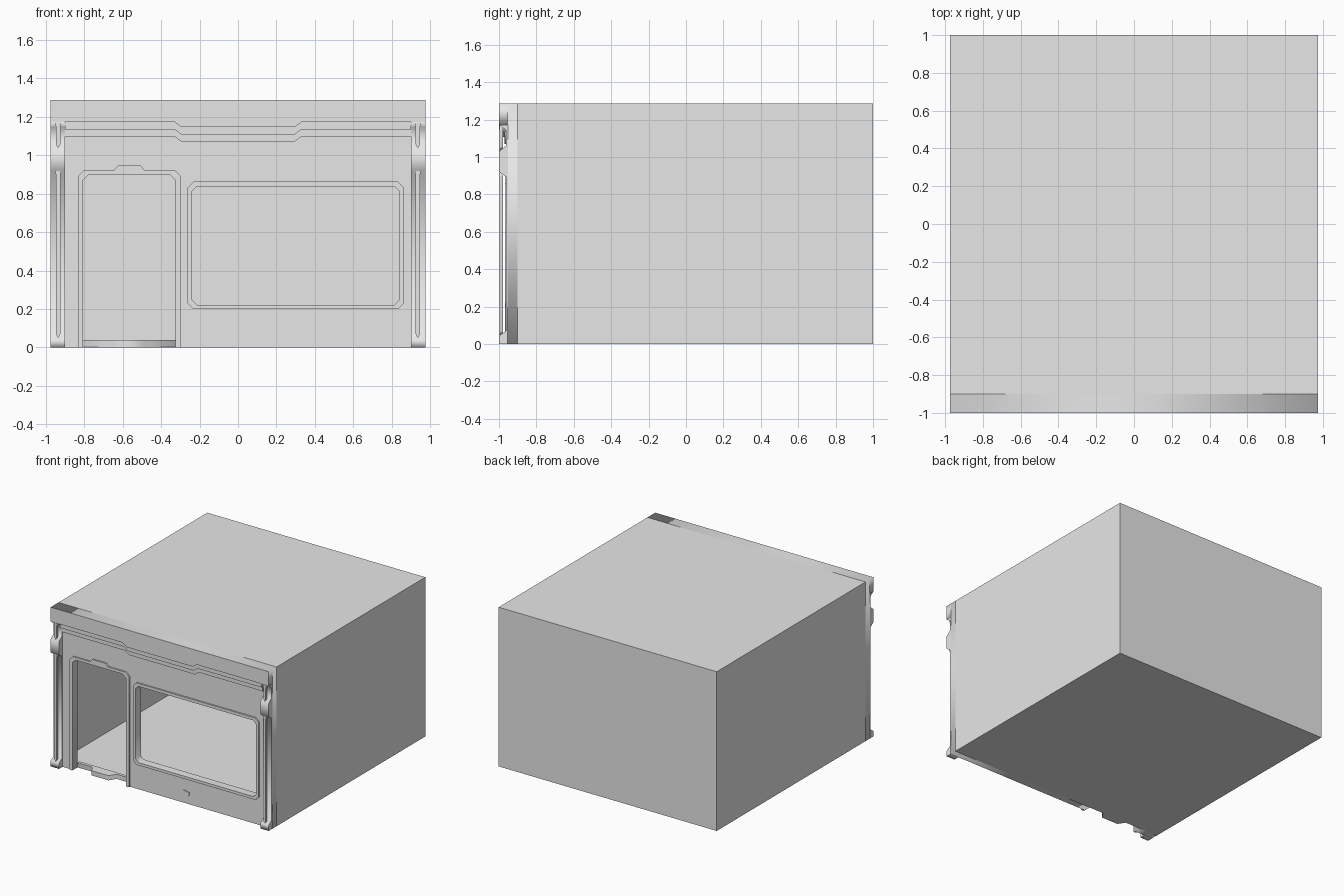
import bpy
import bmesh
from math import pi

cube = bpy.data.objects.get("Cube")
if cube:
    bpy.data.objects.remove(cube, do_unlink=True)

GREY = (0.8, 0.8, 0.8, 1)
mat = bpy.data.materials.new("plain grey")
mat.use_nodes = True
mat.diffuse_color = GREY
mat.node_tree.nodes["Principled BSDF"].inputs["Base Color"].default_value = GREY

W, H = 0.975, 1.287      # half width, height
WALL, INNER = -0.955, -0.9


def add(name, mesh):
    ob = bpy.data.objects.new(name, mesh)
    mesh.materials.clear()
    mesh.materials.append(mat)
    bpy.context.collection.objects.link(ob)
    return ob


def slab(loops, depth):
    """Filled 2D outlines (with holes) extruded to a slab centred on local z."""
    curve = bpy.data.curves.new("outline", "CURVE")
    curve.dimensions, curve.fill_mode = "2D", "BOTH"
    curve.extrude = depth / 2
    for pts in loops:
        s = curve.splines.new("POLY")
        s.points.add(len(pts) - 1)
        for p, (a, b) in zip(s.points, pts):
            p.co = (a, b, 0, 1)
        s.use_cyclic_u = True
    tmp = bpy.data.objects.new("outline", curve)
    bpy.context.collection.objects.link(tmp)
    bpy.context.view_layer.update()
    mesh = bpy.data.meshes.new_from_object(
        tmp.evaluated_get(bpy.context.evaluated_depsgraph_get()))
    bpy.data.objects.remove(tmp, do_unlink=True)
    return mesh


def plate(name, loops, front, back):
    """Slab with an x-z outline between two y planes."""
    ob = add(name, slab(loops, back - front))
    ob.rotation_euler.x = pi / 2
    ob.location.y = (front + back) / 2
    return ob


def chamfered(x0, x1, z0, z1, c):
    return [(x0 + c, z0), (x1 - c, z0), (x1, z0 + c), (x1, z1 - c),
            (x1 - c, z1), (x0 + c, z1), (x0, z1 - c), (x0, z0 + c)]


def door_path(x0, x1, z1, c):
    """Door outline, from bottom left over the top to bottom right."""
    return [(x0, 0), (x0, z1 - c), (x0 + c, z1), (x1 - c, z1), (x1, z1 - c), (x1, 0)]


# Room shell, open at the front
bm = bmesh.new()
bmesh.ops.create_cube(bm, size=1)
for v in bm.verts:
    v.co.x *= 2 * W
    v.co.y = INNER if v.co.y < 0 else 1
    v.co.z = (v.co.z + 0.5) * H
bmesh.ops.delete(bm, geom=[f for f in bm.faces if f.normal.y < -0.9], context="FACES_ONLY")
mesh = bpy.data.meshes.new("room_shell")
bm.to_mesh(mesh)
bm.free()
shell = add("room_shell", mesh)
solid = shell.modifiers.new("thickness", "SOLIDIFY")
solid.thickness, solid.offset = 0.004, -1

# Front wall with door and window openings
door_in = door_path(-0.805, -0.325, 0.9, 0.03)
window_in = chamfered(-0.238, 0.838, 0.222, 0.838, 0.025)
plate("front_wall", [[(-W, 0)] + door_in + [(W, 0), (W, H), (-W, H)], window_in],
      WALL, INNER)

# Raised frames round the openings
door_out = door_path(-0.83, -0.297, 0.922, 0.03)
door_out[3:3] = [(-0.645, 0.922), (-0.625, 0.945), (-0.505, 0.945), (-0.488, 0.922)]
plate("door_frame", [door_out + door_in[::-1]], WALL - 0.012, WALL + 0.002)
plate("window_frame", [chamfered(-0.262, 0.862, 0.2, 0.862, 0.03), window_in],
      WALL - 0.012, WALL + 0.002)


# Fascia and stepped mouldings that dip in the middle
def moulding(name, half, top, low, front):
    mid = low - 0.026
    plate(name, [[(-half, top), (-half, low), (-0.33, low), (-0.295, mid),
                  (0.295, mid), (0.33, low), (half, low), (half, top)]], front, WALL + 0.002)


moulding("fascia", W, H, 1.172, -1)
moulding("upper_moulding", 0.9, 1.2, 1.134, -0.985)
moulding("lower_moulding", 0.9, 1.2, 1.097, -0.97)

# Corner pilasters with recessed panels, and thin rods standing in the recesses
profile = [(WALL + 0.002, 0), (-1, 0), (-1, 0.045), (-0.963, 0.07), (-0.963, 0.895),
           (-1, 0.922), (-1, 1.03), (-0.963, 1.06), (-0.963, 1.145), (-1, 1.172),
           (WALL + 0.002, 1.172)]
for side, sx in (("right", -1), ("left", 1)):
    pil = add(side + "_pilaster", slab([profile], 0.075))
    pil.rotation_euler = (pi / 2, 0, pi / 2)
    pil.location.x = sx * (W - 0.0375)
    for label, z0, z1 in (("lower", 0.045, 0.918), ("upper", 1.032, 1.168)):
        x = sx * 0.935
        plate(f"{side}_{label}_rod",
              [[(x, z0), (x + 0.011, z0 + 0.025), (x + 0.011, z1 - 0.025), (x + 0.016, z1),
                (x - 0.016, z1), (x - 0.011, z1 - 0.025), (x - 0.011, z0 + 0.025)]],
              -0.997, -0.978)

# Door threshold with a projecting step
step = add("threshold", slab([[(-0.805, INNER + 0.025), (-0.805, INNER), (-0.675, INNER),
                               (-0.64, WALL), (-0.49, WALL), (-0.455, INNER),
                               (-0.325, INNER), (-0.325, INNER + 0.025)]], 0.038))
step.location.z = 0.019

# Small raised plate low on the wall
plate("wall_plate", [[(0.18, 0.065), (0.23, 0.065), (0.238, 0.095), (0.182, 0.105)]],
      WALL - 0.006, WALL + 0.002)
